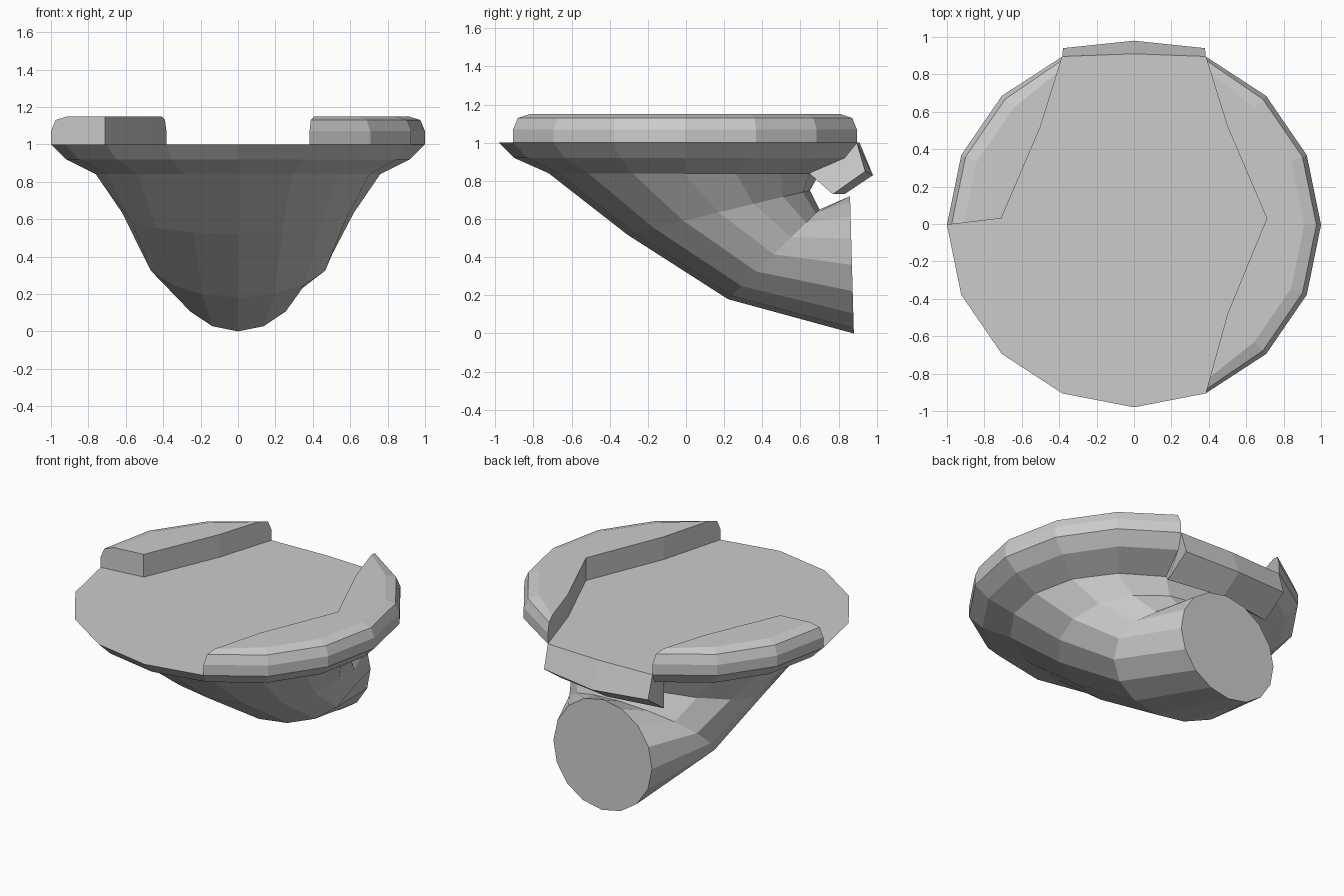
import bpy, bmesh
from math import sin, cos, pi, radians
from mathutils import Vector

if "Cube" in bpy.data.objects:
    bpy.data.objects.remove(bpy.data.objects["Cube"])

N = 16


def make(name, verts, faces):
    mesh = bpy.data.meshes.new(name)
    mesh.from_pydata([tuple(v) for v in verts], [], faces)
    bm = bmesh.new()
    bm.from_mesh(mesh)
    bmesh.ops.recalc_face_normals(bm, faces=bm.faces)
    bm.to_mesh(mesh)
    bm.free()
    obj = bpy.data.objects.new(name, mesh)
    bpy.context.collection.objects.link(obj)
    return obj


# bowl: 16-sided rings bending from the flat top down to the round rear outlet
# each ring: centre y, centre z, half width, half-axis towards the back (y, z)
rings = [
    (-0.005, 1.00, 1.00, 0.975, 0.00),
    (0.00, 0.92, 0.92, 0.90, 0.00),
    (-0.01, 0.84, 0.76, 0.71, 0.00),
    (0.17, 0.635, 0.62, 0.48, 0.115),
    (0.46, 0.415, 0.505, 0.24, 0.235),
    (0.87, 0.36, 0.36, -0.01, 0.36),
]
verts, faces = [], []
for cy, cz, rx, hy, hz in rings:
    for j in range(N):
        a = 2 * pi * j / N
        verts.append(Vector((rx * sin(a), cy - hy * cos(a), cz - hz * cos(a))))
verts[8].y = 0.91
for r in range(len(rings) - 1):
    for j in range(N):
        if r < 2 and j in (7, 8):
            continue  # the hinge block grows out of these faces
        k = (j + 1) % N
        faces.append((r * N + j, r * N + k, (r + 1) * N + k, (r + 1) * N + j))
faces.append(tuple(range(N)))
faces.append(tuple(range(5 * N, 6 * N)))
make("bowl", verts, faces)

# hinge block at the back, joined to the bowl's rear edge loops
outer = {7: ((0.94, 0.85), (0.77, 0.73)),
         8: ((0.98, 0.83), (0.83, 0.73)),
         9: ((0.94, 0.85), (0.77, 0.73))}
hv = []
for j, pts in outer.items():
    x = verts[j].x
    hv.append(verts[j])
    hv += [Vector((verts[7].x if j == 7 else x, y, z)) for y, z in pts]
    hv += [verts[2 * N + j], verts[N + j]]
# keep the end profiles in straight vertical planes
for i in (1, 2):
    hv[i].x, hv[10 + i].x = 0.38, -0.38
hf = [(c * 5 + i, c * 5 + 5 + i, c * 5 + 6 + i, c * 5 + 1 + i)
      for c in range(2) for i in range(3)]
hf += [tuple(range(5)), tuple(range(10, 15))]
make("hinge_block", hv, hf)


def rim(name, angles, inner):
    """Raised rim: rounded outer edge along the angles, straight inner wall."""
    profile = [(0.0, 1.0), (0.0, 1.07), (0.025, 1.13), (0.09, 1.15)]
    rv, rf = [], []
    n = len(angles)
    for i, deg in enumerate(angles):
        a = radians(deg)
        p = Vector((cos(a), 0.975 * sin(a) - 0.005, 0))
        if i == 0:
            d = Vector((*inner[-1], 0)) - p
        elif i == n - 1:
            d = Vector((*inner[0], 0)) - p
        else:
            d = -p
        d.normalize()
        for inset, z in profile:
            q = p + d * inset
            rv.append((q.x, q.y, z))
    for i in range(n - 1):
        for k in range(3):
            b = i * 4 + k
            rf.append((b, b + 4, b + 5, b + 1))
    low, high = [], []
    for x, y in inner:
        low.append(len(rv))
        rv.append((x, y, 1.0))
        high.append(len(rv))
        rv.append((x, y, 1.15))
    rf.append(tuple([i * 4 + 3 for i in range(n)] + high))
    e = (n - 1) * 4
    rf.append((e, e + 1, e + 2, e + 3, high[0], low[0]))
    rf.append((0, 1, 2, 3, high[-1], low[-1]))
    for i in range(len(inner) - 1):
        rf.append((low[i], high[i], high[i + 1], low[i + 1]))
    make(name, rv, rf)


# raised rims: long one on the right, short one at the back left
rim("right_rim", [22.5 * k for k in range(-3, 4)],
    [(0.5, 0.52), (0.71, 0.03), (0.5, -0.48)])
rim("left_rim", [22.5 * k for k in range(5, 9)],
    [(-0.71, 0.03), (-0.5, 0.52)])
